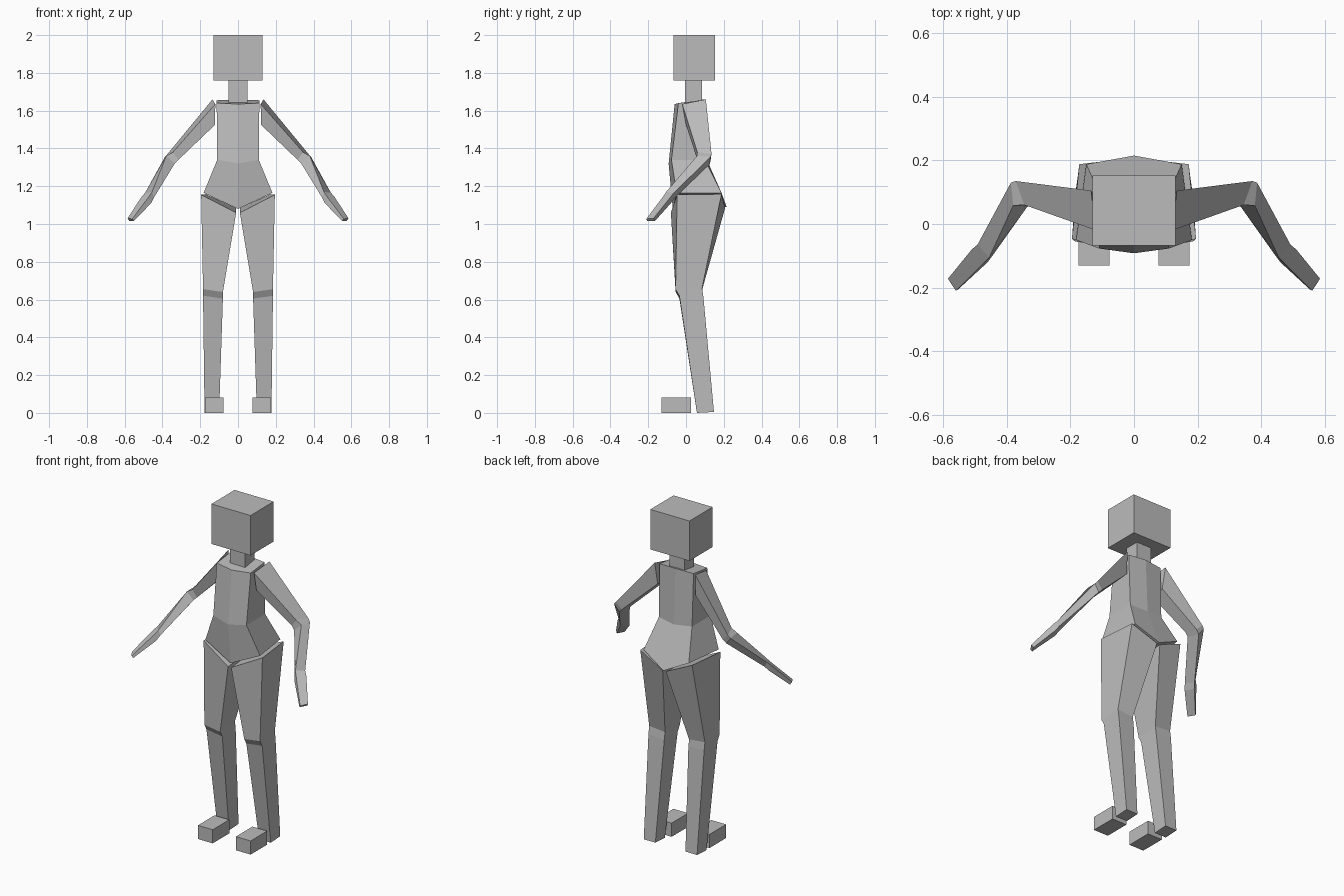
import bpy
import bmesh

GREY = bpy.data.materials.new("grey")
GREY.diffuse_color = (0.5, 0.5, 0.5, 1)


def make_object(name, bm):
    bmesh.ops.recalc_face_normals(bm, faces=bm.faces[:])
    mesh = bpy.data.meshes.new(name)
    bm.to_mesh(mesh)
    bm.free()
    mesh.materials.append(GREY)
    ob = bpy.data.objects.new(name, mesh)
    bpy.context.collection.objects.link(ob)


def loft(name, rings, side=1, split_caps=False):
    """Skin closed rings of equal length; side=-1 mirrors across x."""
    bm = bmesh.new()
    rows = [[bm.verts.new((x * side, y, z)) for x, y, z in r] for r in rings]
    n = len(rows[0])
    for a, b in zip(rows, rows[1:]):
        for i in range(n):
            j = (i + 1) % n
            bm.faces.new((a[i], a[j], b[j], b[i]))
    for cap in (rows[0], rows[-1]):
        if split_caps:  # fold the cap along its centre line
            bm.faces.new(cap[:n // 2 + 1])
            bm.faces.new(cap[n // 2:] + cap[:1])
        else:
            bm.faces.new(cap)
    make_object(name, bm)


def box(name, x0, x1, y0, y1, z0, z1, side=1):
    loft(name, [[(x0, y0, z), (x1, y0, z), (x1, y1, z), (x0, y1, z)]
                for z in (z0, z1)], side)


def torso_ring(front_mid, front, back, back_mid):
    """Six-sided ring; mids are (y, z), corners are (x, y, z)."""
    (fx, fy, fz), (bx, by, bz) = front, back
    return [(0, *front_mid), (fx, fy, fz), (bx, by, bz),
            (0, *back_mid), (-bx, by, bz), (-fx, fy, fz)]


# Head and neck
box("head", -0.13, 0.13, -0.067, 0.153, 1.76, 2.0)
box("neck", -0.05, 0.05, -0.005, 0.085, 1.63, 1.77)

# Torso: hips, waist, shoulders
loft("torso", [
    torso_ring((-0.07, 1.08), (0.182, -0.05, 1.165), (0.15, 0.188, 1.165), (0.215, 1.09)),
    torso_ring((-0.092, 1.32), (0.11, -0.077, 1.34), (0.11, 0.10, 1.34), (0.115, 1.33)),
    torso_ring((-0.06, 1.635), (0.113, -0.04, 1.64), (0.113, 0.09, 1.655), (0.1, 1.66)),
], split_caps=True)

for side, label in ((1, "left"), (-1, "right")):
    # Arm with a short elbow band and a flattened hand
    loft(label + "_arm", [
        [(0.12, -0.02, 1.635), (0.135, 0.105, 1.66), (0.125, 0.09, 1.53), (0.122, 0.0, 1.525)],
        [(0.345, 0.06, 1.38), (0.372, 0.135, 1.372), (0.335, 0.13, 1.335), (0.315, 0.06, 1.34)],
        [(0.38, 0.058, 1.36), (0.387, 0.13, 1.355), (0.355, 0.125, 1.315), (0.335, 0.055, 1.32)],
        [(0.455, -0.105, 1.17), (0.492, -0.065, 1.165), (0.48, -0.06, 1.137), (0.445, -0.1, 1.14)],
        [(0.475, -0.125, 1.14), (0.51, -0.08, 1.145), (0.495, -0.08, 1.11), (0.46, -0.12, 1.11)],
        [(0.56, -0.21, 1.027), (0.585, -0.172, 1.03), (0.575, -0.165, 1.015), (0.552, -0.205, 1.015)],
    ], side)
    # Leg: slanted hip, knee band, ankle
    loft(label + "_leg", [
        [(0.01, -0.08, 1.06), (0.195, -0.047, 1.155), (0.172, 0.188, 1.158), (0.01, 0.207, 1.085)],
        [(0.08, -0.055, 0.64), (0.185, -0.055, 0.655), (0.185, 0.085, 0.66), (0.08, 0.085, 0.65)],
        [(0.08, -0.035, 0.605), (0.185, -0.035, 0.62), (0.185, 0.092, 0.615), (0.08, 0.092, 0.605)],
        [(0.1, 0.058, 0.0), (0.177, 0.058, 0.0), (0.177, 0.148, 0.005), (0.1, 0.148, 0.005)],
    ], side)
    box(label + "_foot", 0.077, 0.175, -0.13, 0.027, 0.0, 0.082, side)
